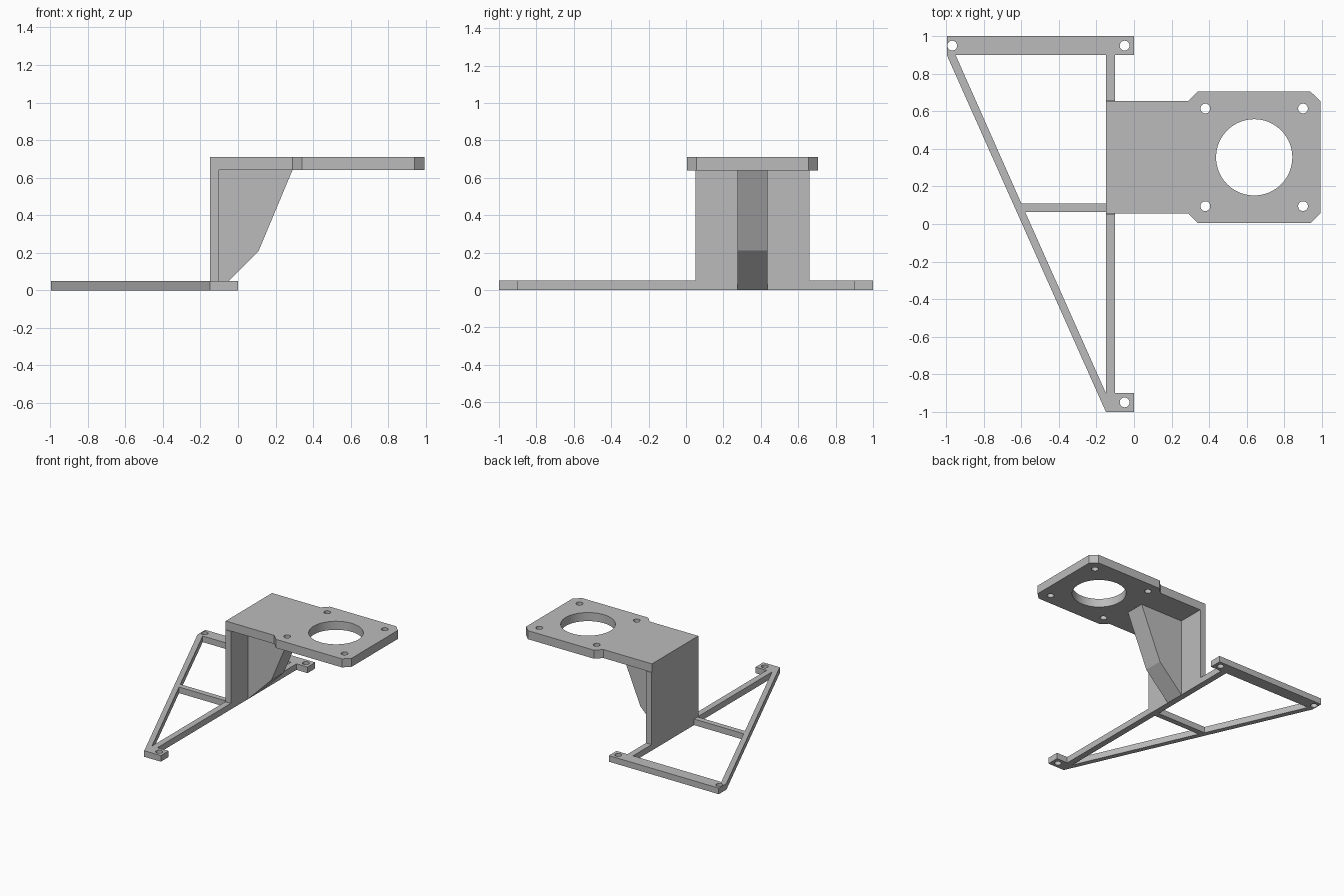
import bpy
import bmesh
import math
from mathutils import Matrix

cube = bpy.data.objects.get("Cube")
if cube:
    bpy.data.objects.remove(cube, do_unlink=True)

grey = bpy.data.materials.new("plain grey")
grey.use_nodes = True
colour = (0.5, 0.5, 0.5, 1)
grey.diffuse_color = colour
grey.node_tree.nodes["Principled BSDF"].inputs["Base Color"].default_value = colour


def circle(x, y, r, n=48):
    return [(x + r * math.cos(i * math.tau / n), y + r * math.sin(i * math.tau / n))
            for i in range(n)]


def plate(name, loops, depth, matrix):
    """Extrude an outline (first loop) with cut-outs (other loops) to a solid."""
    curve = bpy.data.curves.new(name, "CURVE")
    curve.dimensions = "2D"
    curve.fill_mode = "BOTH"
    curve.extrude = depth / 2
    for loop in loops:
        spline = curve.splines.new("POLY")
        spline.points.add(len(loop) - 1)
        for point, (x, y) in zip(spline.points, loop):
            point.co = (x, y, 0, 1)
        spline.use_cyclic_u = True
    temp = bpy.data.objects.new(name + " outline", curve)
    bpy.context.collection.objects.link(temp)
    bpy.context.view_layer.update()
    mesh = bpy.data.meshes.new_from_object(
        temp.evaluated_get(bpy.context.evaluated_depsgraph_get()))
    bpy.data.objects.remove(temp, do_unlink=True)

    # Weld caps to sides and put the part in place
    bm = bmesh.new()
    bm.from_mesh(mesh)
    bmesh.ops.remove_doubles(bm, verts=bm.verts, dist=0.0001)
    bmesh.ops.transform(bm, matrix=matrix, verts=bm.verts)
    bmesh.ops.recalc_face_normals(bm, faces=bm.faces)
    bm.to_mesh(mesh)
    bm.free()
    mesh.materials.clear()
    mesh.materials.append(grey)
    obj = bpy.data.objects.new(name, mesh)
    bpy.context.collection.objects.link(obj)
    bpy.ops.object.select_all(action="DESELECT")
    obj.select_set(True)
    bpy.context.view_layer.objects.active = obj
    bpy.ops.object.shade_smooth_by_angle(angle=math.radians(20))
    return obj


def lift(z):
    return Matrix.Translation((0, 0, z))


# Profiles drawn in x and z, extruded along y
def upright(y):
    return Matrix.Translation((0, y, 0)) @ Matrix.Rotation(math.pi / 2, 4, "X")


# Triangular base frame with two windows and three screw holes
outline = [(-0.997, 1), (0, 1), (0, 0.9), (-0.1, 0.9), (-0.1, -0.9),
           (0, -0.9), (0, -1), (-0.15, -1), (-0.997, 0.9)]
back_window = [(-0.95, 0.9), (-0.15, 0.9), (-0.15, 0.11), (-0.6, 0.11)]
front_window = [(-0.58, 0.065), (-0.15, 0.065), (-0.15, -0.9)]
screws = [circle(x, y, 0.026) for x, y in ((-0.968, 0.95), (-0.05, 0.95), (-0.05, -0.95))]
plate("base_frame", [outline, back_window, front_window] + screws, 0.05, lift(0.025))

# Mounting plate with chamfered corners, a large bore and four screw holes
cx, cy = 0.64, 0.355
half = [(-0.15, 0.655), (0.29, 0.655), (0.34, 0.705), (0.94, 0.705), (0.992, 0.655)]
outline = half + [(x, 2 * cy - y) for x, y in reversed(half)]
screws = [circle(cx + sx * 0.26, cy + sy * 0.26, 0.026) for sx in (-1, 1) for sy in (-1, 1)]
plate("mounting_plate", [outline, circle(cx, cy, 0.203, 96)] + screws, 0.07, lift(0.675))

# Upright wall between frame and mounting plate
wall = [(-0.15, 0.05), (-0.1, 0.05), (-0.1, 0.64), (-0.15, 0.64)]
plate("upright_wall", [wall], 0.61, upright(cy))

# Central gusset bracing the wall and the plate
gusset = [(-0.1, 0), (0.11, 0.21), (0.29, 0.64), (-0.1, 0.64)]
plate("gusset", [gusset], 0.16, upright(cy))
